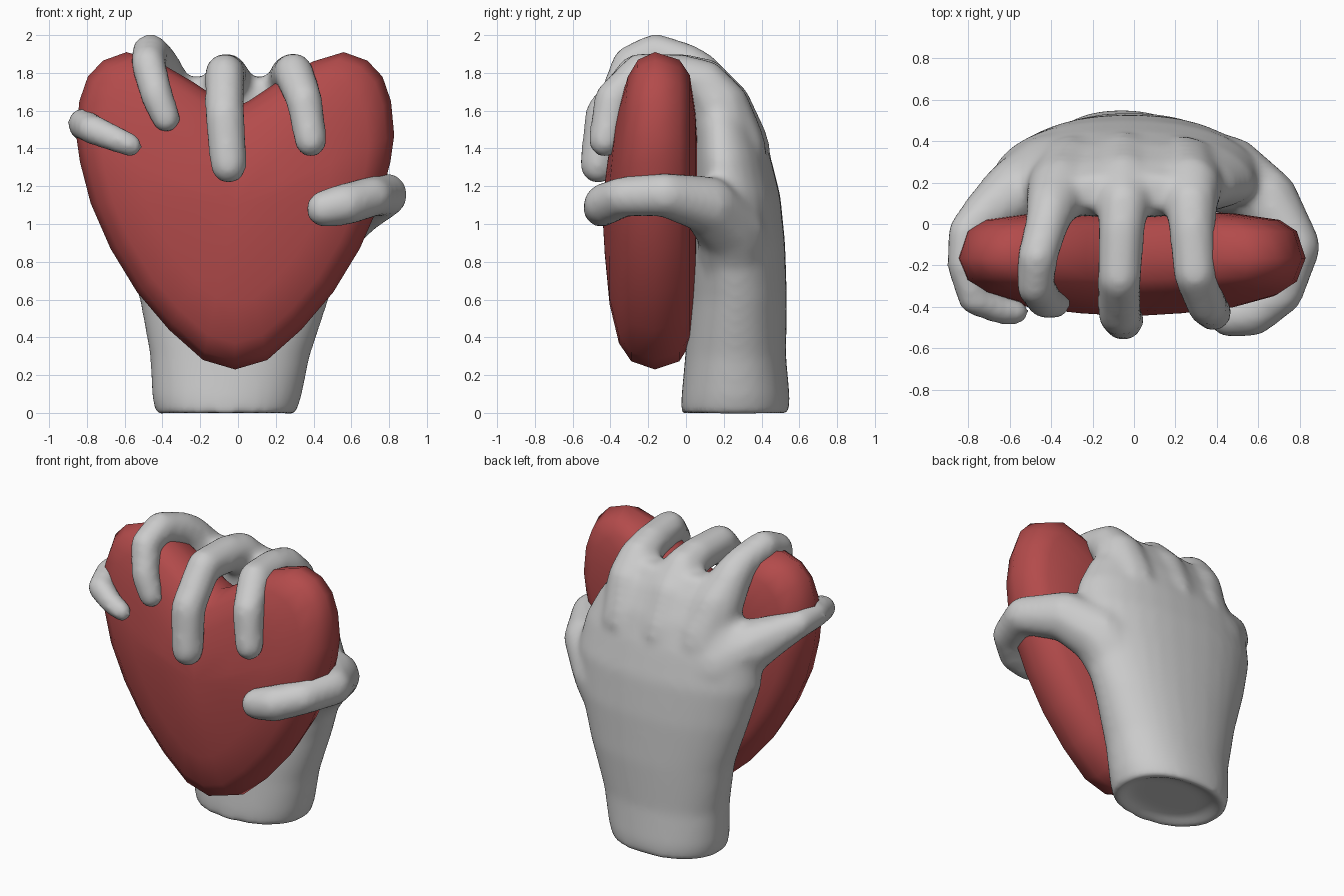
import bpy, bmesh, math
from mathutils import Vector

if "Cube" in bpy.data.objects:
    bpy.data.objects.remove(bpy.data.objects["Cube"])


def finish(bm, name):
    bmesh.ops.recalc_face_normals(bm, faces=bm.faces)
    me = bpy.data.meshes.new(name)
    bm.to_mesh(me)
    bm.free()
    for p in me.polygons:
        p.use_smooth = True
    ob = bpy.data.objects.new(name, me)
    bpy.context.collection.objects.link(ob)
    return ob


def bridge(bm, a, b):
    n = len(a)
    for i in range(n):
        j = (i + 1) % n
        bm.faces.new((a[i], a[j], b[j], b[i]))


# Heart: half outline mirrored, then domed on both sides
half = [(.17, .28), (.35, .44), (.52, .64), (.66, .87), (.765, 1.11), (.822, 1.33),
        (.842, 1.47), (.825, 1.65), (.78, 1.78), (.7, 1.865), (.575, 1.91),
        (.41, 1.86), (.22, 1.75), (.07, 1.65)]
outline = [(0, .23)] + half + [(0, 1.62)] + [(-x, z) for x, z in reversed(half)]
dome = [(.3, -.265), (.6, -.24), (.84, -.19), (.95, -.125), (1, 0),
        (.95, .13), (.85, .185), (.6, .215), (.3, .232)]
bm = bmesh.new()
cx, cy, cz = -.015, -.165, 1.1
rings = []
for s, h in dome:
    ring = []
    for x, z in outline:
        zz = cz + (z - cz) * s
        thin = 1 - .3 * max(0, (zz - 1.2) / .7) if h < 0 else 1
        ring.append(bm.verts.new((cx + x * s, cy + h * thin, zz)))
    rings.append(ring)
for a, b in zip(rings, rings[1:]):
    bridge(bm, a, b)
for ring, y in ((rings[0], -.28), (rings[-1], .238)):
    tip = bm.verts.new((cx, cy + y, cz))
    for i in range(len(ring)):
        bm.faces.new((ring[i], ring[(i + 1) % len(ring)], tip))
heart = finish(bm, "heart")
red = bpy.data.materials.new("heart_red")
red.diffuse_color = (.45, .07, .07, 1)
red.use_nodes = True
red.node_tree.nodes["Principled BSDF"].inputs["Base Color"].default_value = red.diffuse_color
heart.data.materials.append(red)

# Hand: wrist and palm lofted from rounded sections
# (z, x0, x1, y0, y1, position of the widest line from front to back)
bm = bmesh.new()
sections = [(.035, -.32, .19, .07, .45, .5), (-.02, -.43, .30, -.025, .545, .5),
            (.08, -.455, .335, -.025, .55, .5), (.3, -.465, .38, -.005, .53, .5),
            (.6, -.52, .48, .02, .535, .48), (.9, -.62, .58, .025, .525, .42),
            (1.15, -.69, .62, .03, .50, .36), (1.35, -.69, .58, .03, .45, .36),
            (1.52, -.56, .49, .03, .39, .4), (1.67, -.45, .38, .03, .31, .5),
            (1.78, -.37, .30, .07, .23, .5)]
N = 32
rings = []
for z, x0, x1, y0, y1, m in sections:
    ym = y0 + (y1 - y0) * m
    ring = []
    for i in range(N):
        t = 2 * math.pi * i / N
        c, s = math.cos(t), math.sin(t)
        y = math.copysign(abs(s) ** .95, s) * ((y1 - ym) if s > 0 else (ym - y0))
        ring.append(bm.verts.new((
            (x0 + x1) / 2 + (x1 - x0) / 2 * math.copysign(abs(c) ** .9, c), ym + y, z)))
    rings.append(ring)
for a, b in zip(rings, rings[1:]):
    bridge(bm, a, b)
bm.faces.new(rings[0])
bm.faces.new(rings[-1])


def ball_points(p, r):
    pts = [p + Vector((0, 0, r)), p - Vector((0, 0, r))]
    for k in range(1, 6):
        a = math.pi * k / 6
        for i in range(12):
            t = math.pi * i / 6
            pts.append(p + r * Vector((math.sin(a) * math.cos(t),
                                       math.sin(a) * math.sin(t), math.cos(a))))
    return pts


# Fingers: hulls between successive joint balls (x, y, z, radius)
def finger(joints):
    for a, b in zip(joints, joints[1:]):
        pts = ball_points(Vector(a[:3]), a[3]) + ball_points(Vector(b[:3]), b[3])
        vs = [bm.verts.new(p) for p in pts]
        bmesh.ops.convex_hull(bm, input=vs)
        loose = [v for v in vs if v.is_valid and not v.link_faces]
        bmesh.ops.delete(bm, geom=loose, context='VERTS')


index = [(.24, .24, 1.4, .19), (.27, .18, 1.62, .16), (.275, .1, 1.74, .13),
         (.28, -.02, 1.785, .115), (.295, -.24, 1.8, .108), (.35, -.39, 1.66, .1),
         (.385, -.43, 1.44, .09)]
middle = [(-.05, .27, 1.4, .18), (-.05, .19, 1.62, .16), (-.05, .1, 1.75, .13),
          (-.06, -.02, 1.79, .115), (-.07, -.26, 1.795, .108), (-.07, -.43, 1.58, .108),
          (-.05, -.465, 1.31, .1)]
ring_finger = [(-.3, .24, 1.4, .19), (-.36, .17, 1.62, .16), (-.4, .08, 1.78, .125),
               (-.42, .0, 1.85, .108), (-.465, -.16, 1.91, .1), (-.475, -.3, 1.85, .095),
               (-.43, -.37, 1.68, .09), (-.38, -.38, 1.56, .08)]
little = [(-.4, .24, 1.26, .2), (-.57, .15, 1.38, .17), (-.7, .06, 1.46, .125),
          (-.81, -.04, 1.525, .09), (-.82, -.2, 1.53, .085), (-.77, -.36, 1.5, .082),
          (-.65, -.415, 1.45, .072), (-.565, -.425, 1.415, .064)]
thumb = [(.24, .27, .7, .2), (.45, .24, .97, .19), (.64, .12, 1.1, .155),
         (.785, -.11, 1.155, .118), (.71, -.33, 1.145, .11), (.57, -.43, 1.105, .115),
         (.455, -.45, 1.08, .1)]
for f in (index, middle, ring_finger, little, thumb):
    finger(f)
hand = finish(bm, "hand")

# Fuse the palm and fingers into one smooth skin
fuse = hand.modifiers.new("fuse", 'REMESH')
fuse.mode = 'VOXEL'
fuse.voxel_size = .022
fuse.use_smooth_shade = True
soft = hand.modifiers.new("soften", 'SMOOTH')
soft.factor = .5
soft.iterations = 14
